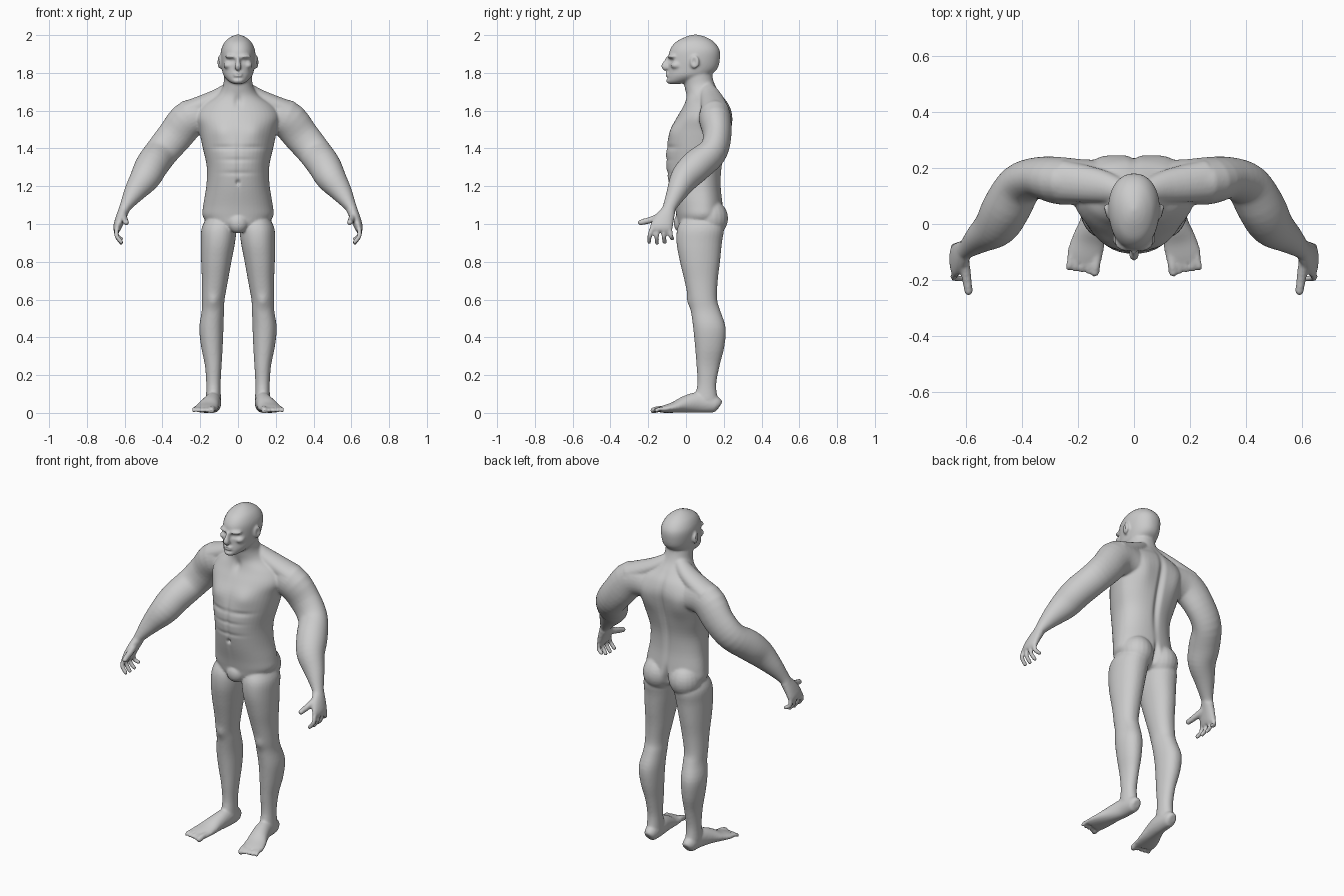
import bpy, bmesh, math
from mathutils import Vector, Matrix

bm = bmesh.new()


def refine(rows, n=4):
    """Catmull-Rom interpolation of a short table of section rows."""
    out = []
    for i in range(len(rows) - 1):
        p0, p1, p2, p3 = (rows[max(0, min(len(rows) - 1, i + k))] for k in (-1, 0, 1, 2))
        for j in range(n):
            t = j / n
            out.append([0.5 * (2 * b + (c - a) * t + (2 * a - 5 * b + 4 * c - d) * t * t
                               + (3 * b - a - 3 * c + d) * t ** 3)
                        for a, b, c, d in zip(p0, p1, p2, p3)])
    return out + [list(rows[-1])]


def skin(rings):
    vs = [[bm.verts.new(p) for p in r] for r in rings]
    n = len(vs[0])
    for a, b in zip(vs, vs[1:]):
        for i in range(n):
            bm.faces.new((a[i], a[(i + 1) % n], b[(i + 1) % n], b[i]))
    bm.faces.new(vs[0][::-1])
    bm.faces.new(vs[-1])


def stack(rows, sides=32):
    """Horizontal sections: z, centre x, half width, front y, back y, y of widest point."""
    rings = []
    for z, cx, rx, front, back, mid in refine(rows):
        ring = []
        for k in range(sides):
            a = 2 * math.pi * k / sides
            c, s = math.cos(a), math.sin(a)
            x = cx + rx * math.copysign(abs(c) ** 0.9, c)
            ring.append((x, mid + s * ((back - mid) if s > 0 else (mid - front)), z))
        rings.append(ring)
    skin(rings)


def tube(rows, ref=(0, 1, 0), sides=20, tip=False):
    """Sections along a path: x, y, z, radius along ref, other radius."""
    rows = refine(rows)
    rings = []
    for i, r in enumerate(rows):
        t = (Vector(rows[min(i + 1, len(rows) - 1)][:3]) - Vector(rows[max(i - 1, 0)][:3])).normalized()
        u = Vector(ref)
        u = (u - t * u.dot(t)).normalized()
        v = t.cross(u)
        rings.append([Vector(r[:3]) + u * r[3] * math.cos(a) + v * r[4] * math.sin(a)
                      for a in (2 * math.pi * k / sides for k in range(sides))])
    skin(rings)
    if tip:
        ball(rows[-1][:3], (rows[-1][3],) * 3)


def ball(c, r, rz=0):
    m = Matrix.Translation(c) @ Matrix.Rotation(rz, 4, 'Z') @ Matrix.Diagonal((*r, 1))
    bmesh.ops.create_uvsphere(bm, u_segments=20, v_segments=14, radius=1, matrix=m)


# ---- one side: leg
stack([(1.04, .09, .07, -.01, .17, .08), (.98, .1, .092, -.045, .2, .08),
       (.9, .106, .09, -.05, .19, .07), (.8, .115, .08, -.032, .18, .07),
       (.7, .122, .069, -.008, .168, .08), (.6, .131, .06, .014, .165, .09),
       (.54, .133, .059, .026, .182, .1), (.45, .141, .064, .038, .21, .12),
       (.35, .138, .057, .048, .203, .12), (.25, .131, .044, .056, .178, .11),
       (.15, .13, .038, .06, .16, .11), (.07, .13, .04, .04, .168, .11)])
# foot and toes
tube([(.128, .178, .035, .022, .025), (.128, .155, .045, .037, .044), (.132, .07, .055, .043, .055),
      (.146, 0, .046, .05, .046), (.163, -.06, .03, .06, .03), (.176, -.11, .021, .064, .021),
      (.182, -.135, .017, .06, .016)], ref=(1, 0, 0))
for i in range(5):
    r = .017 if i == 0 else .0115
    x = .132 + .0235 * i
    tube([(x, -.11, .022, r, r), (x + .005, -.145, .02, r, r),
          (x + .008, -.172 + .004 * i, .013, r, r)], ref=(1, 0, 0), sides=12, tip=True)
# buttock
ball((.088, .125, 1.03), (.092, .098, .1))
# shoulder slope
tube([(.03, .11, 1.72, .04, .04), (.12, .135, 1.665, .06, .045), (.26, .155, 1.6, .075, .055)])
# arm
tube([(.13, .15, 1.57, .07, .09), (.25, .153, 1.56, .085, .1), (.335, .165, 1.465, .075, .094),
      (.405, .14, 1.38, .076, .088), (.455, .06, 1.312, .085, .087), (.492, -.005, 1.245, .077, .08),
      (.55, -.05, 1.165, .054, .056), (.597, -.087, 1.09, .036, .031), (.61, -.095, 1.06, .038, .028)],
     sides=28)
# palm, fingers, thumb
tube([(.603, -.09, 1.075, .036, .029), (.622, -.113, 1.03, .052, .027),
      (.638, -.13, .985, .06, .023), (.642, -.134, .962, .054, .016)])
for i, z in enumerate((.905, .9, .903, .922)):
    tube([(.641, -.181 + .032 * i, .975, .013, .013), (.643, -.192 + .037 * i, .938, .0125, .0125),
          (.618, -.195 + .041 * i, z, .0115, .0115)], sides=12, tip=True)
tube([(.612, -.115, 1.045, .022, .022), (.6, -.185, 1.022, .018, .018),
      (.592, -.24, 1.008, .0155, .0155)], ref=(1, 0, 0), sides=14, tip=True)
# ear, cheekbone, brow
ball((.097, .045, 1.858), (.011, .027, .036), rz=-.3)
ball((.052, -.05, 1.84), (.026, .032, .02))
ball((.035, -.074, 1.887), (.036, .023, .011), rz=.35)

# mirror the side parts
dup = bmesh.ops.duplicate(bm, geom=bm.verts[:] + bm.edges[:] + bm.faces[:])['geom']
for e in dup:
    if isinstance(e, bmesh.types.BMVert):
        e.co.x = -e.co.x

# ---- torso and neck
stack([(.965, 0, .06, 0, .13, .07), (.99, 0, .14, -.04, .18, .08), (1.04, 0, .186, -.05, .2, .09),
       (1.1, 0, .184, -.062, .195, .09), (1.2, 0, .168, -.088, .185, .08),
       (1.3, 0, .165, -.105, .19, .08), (1.4, 0, .186, -.104, .212, .1),
       (1.5, 0, .208, -.08, .236, .12), (1.57, 0, .225, -.045, .245, .13),
       (1.63, 0, .19, -.012, .228, .13), (1.68, 0, .115, .0, .192, .11),
       (1.73, 0, .08, -.008, .157, .08), (1.79, 0, .074, -.02, .138, .06),
       (1.86, 0, .07, -.02, .14, .06)], sides=48)
ball((0, -.02, 1.005), (.055, .045, .055))
# head
stack([(1.742, 0, .025, -.09, -.03, -.06), (1.755, 0, .048, -.1, .03, -.03),
       (1.785, 0, .076, -.098, .12, .02), (1.82, 0, .085, -.093, .165, .04),
       (1.87, 0, .091, -.093, .179, .055), (1.92, 0, .09, -.086, .178, .06),
       (1.96, 0, .073, -.058, .152, .055), (1.985, 0, .047, -.015, .115, .05),
       (1.998, 0, .022, .02, .08, .05), (2.003, 0, .004, .046, .054, .05)], sides=40)
# nose, lips, chin
tube([(0, -.088, 1.88, .018, .010), (0, -.101, 1.855, .019, .012),
      (0, -.109, 1.834, .022, .018), (0, -.1, 1.82, .014, .016)])
ball((0, -.094, 1.791), (.027, .018, .013))
ball((0, -.084, 1.759), (.03, .022, .018))

# ---- fuse all parts into one skin
bmesh.ops.recalc_face_normals(bm, faces=bm.faces[:])
mesh = bpy.data.meshes.new("body")
bm.to_mesh(mesh)
bm.free()
body = bpy.data.objects.new("body", mesh)
bpy.context.collection.objects.link(body)
bpy.context.view_layer.objects.active = body
body.select_set(True)
rem = body.modifiers.new("fuse", 'REMESH')
rem.mode = 'VOXEL'
rem.voxel_size = .0065
sm = body.modifiers.new("soften", 'SMOOTH')
sm.factor = .5
sm.iterations = 6
for name in ("fuse", "soften"):
    bpy.ops.object.modifier_apply(modifier=name)

# ---- sculpted relief: centre, radii, push (mirrored when off centre)
dabs = [
    ((.034, -.085, 1.864), (.02, .03, .011), (0, .014, 0)),      # eye sockets
    ((.034, -.08, 1.864), (.011, .03, .006), (0, -.006, 0)),     # eyes
    ((0, -.11, 1.791), (.024, .03, .005), (0, .007, 0)),         # mouth
    ((0, -.1, 1.772), (.025, .03, .006), (0, .005, 0)),          # under lip
    ((.109, .042, 1.86), (.012, .012, .018), (-.009, 0, 0)),     # ear bowls
    ((0, .24, 1.4), (.018, .1, .2), (0, -.02, 0)),               # spine
    ((.12, .235, 1.5), (.06, .06, .09), (0, .015, 0)),           # shoulder blades
    ((.09, -.06, 1.49), (.06, .07, .05), (0, -.012, 0)),         # chest
    ((.08, -.09, 1.405), (.07, .07, .014), (0, .006, 0)),        # chest crease
    ((0, -.1, 1.32), (.011, .07, .15), (0, .006, 0)),            # midline
    ((0, -.1, 1.34), (.09, .06, .012), (0, .004, 0)),            # stomach creases
    ((0, -.1, 1.27), (.09, .06, .012), (0, .004, 0)),
    ((0, -.09, 1.22), (.01, .05, .012), (0, .013, 0)),           # navel
    ((0, -.01, 1.65), (.02, .05, .03), (0, .012, 0)),            # throat notch
    ((0, .2, 1.02), (.014, .07, .06), (0, -.03, 0)),             # seat cleft
    ((.13, .015, .59), (.03, .03, .035), (0, -.009, 0)),         # kneecaps
]
full = []
for c, r, d in dabs:
    full.append((c, r, d))
    if c[0]:
        full.append(((-c[0], c[1], c[2]), r, (-d[0], d[1], d[2])))
for v in body.data.vertices:
    x, y, z = v.co
    for c, r, d in full:
        dz = (z - c[2]) / r[2]
        dx = (x - c[0]) / r[0]
        if abs(dz) < 2.4 and abs(dx) < 2.4:
            w = math.exp(-(dx * dx + dz * dz + ((y - c[1]) / r[1]) ** 2))
            v.co += Vector(d) * w
    v.co.z = max(v.co.z, 0)
bpy.ops.object.shade_smooth()
